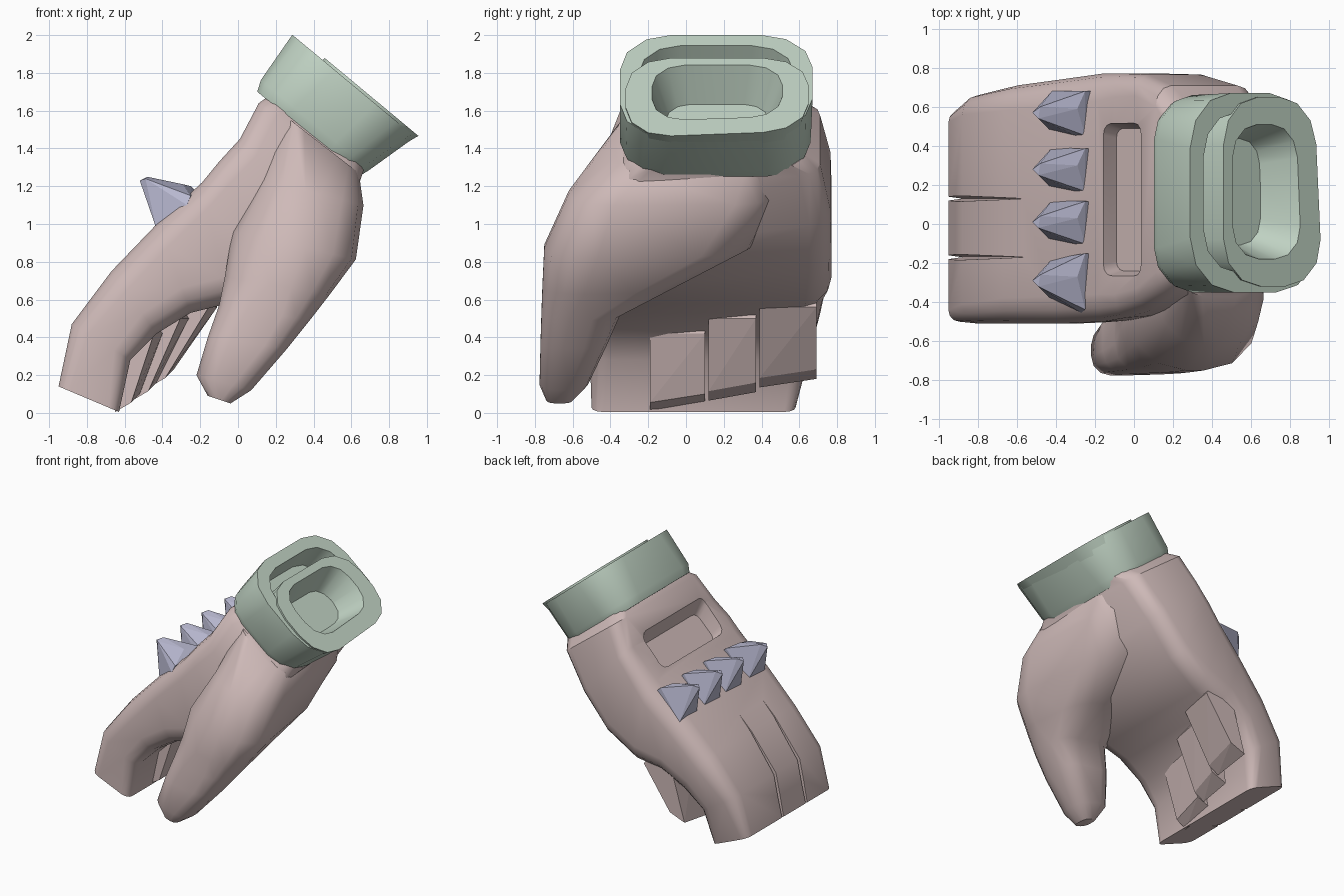
import bpy, bmesh, math
from mathutils import Vector

if "Cube" in bpy.data.objects:
    bpy.data.objects.remove(bpy.data.objects["Cube"])


def material(name, rgb):
    m = bpy.data.materials.new(name)
    m.diffuse_color = (*rgb, 1)
    m.use_nodes = True
    m.node_tree.nodes["Principled BSDF"].inputs["Base Color"].default_value = m.diffuse_color
    return m


PINK = material("dusty pink", (0.62, 0.49, 0.48))
GREEN = material("pale green", (0.53, 0.65, 0.55))
LILAC = material("pale lilac", (0.48, 0.48, 0.63))


def finish(bm, name, mat, angle=None):
    bmesh.ops.recalc_face_normals(bm, faces=bm.faces[:])
    me = bpy.data.meshes.new(name)
    bm.to_mesh(me)
    bm.free()
    ob = bpy.data.objects.new(name, me)
    bpy.context.collection.objects.link(ob)
    me.materials.append(mat)
    if angle:
        bpy.ops.object.select_all(action='DESELECT')
        ob.select_set(True)
        bpy.context.view_layer.objects.active = ob
        bpy.ops.object.shade_smooth_by_angle(angle=math.radians(angle))
    return ob


def ring(x0, z0, x1, z1, y0, y1, r, tilt=0, steps=3):
    """Rounded rectangle between a back point, a palm point and two y limits;
    tilt makes it thicker at y0 and thinner at y1."""
    a, b = Vector((x0, 0, z0)), Vector((x1, 0, z1))
    length = (b - a).length
    u = (b - a) / length
    r = min(r, length * 0.48, (y1 - y0) * 0.48)
    pts = []
    for cs, cy, start in ((length - r, y1 - r, 0), (r, y1 - r, 90),
                          (r, y0 + r, 180), (length - r, y0 + r, 270)):
        for i in range(steps + 1):
            t = math.radians(start + 90 * i / steps)
            y = cy + r * math.sin(t)
            s = cs + r * math.cos(t)
            p = a + u * s * (1 + tilt * (0.5 - (y - y0) / (y1 - y0)))
            pts.append((p.x, y, p.z))
    return pts


def loft(name, sections, mat, angle=35):
    bm = bmesh.new()
    rings = [[bm.verts.new(p) for p in ring(*s)] for s in sections]
    n = len(rings[0])
    for a, b in zip(rings, rings[1:]):
        for i in range(n):
            j = (i + 1) % n
            bm.faces.new((a[i], a[j], b[j], b[i]))
    bm.faces.new(rings[0])
    bm.faces.new(rings[-1])
    return finish(bm, name, mat, angle)


def hull(name, pts, mat):
    bm = bmesh.new()
    for p in pts:
        bm.verts.new(p)
    bmesh.ops.convex_hull(bm, input=bm.verts[:])
    loose = [v for v in bm.verts if not v.link_faces]
    bmesh.ops.delete(bm, geom=loose, context='VERTS')
    return finish(bm, name, mat)


def cut(ob, cutter):
    mod = ob.modifiers.new("cut", 'BOOLEAN')
    mod.operation, mod.solver, mod.object = 'DIFFERENCE', 'EXACT', cutter
    bpy.ops.object.select_all(action='DESELECT')
    ob.select_set(True)
    bpy.context.view_layer.objects.active = ob
    bpy.ops.object.modifier_apply(modifier=mod.name)
    bpy.data.objects.remove(cutter)


# Hand: from fingertips over the knuckles to the wrist
hand = loft("hand", [
    (-0.95, 0.14, -0.63, 0.005, -0.50, 0.58, 0.06),
    (-0.88, 0.47, -0.57, 0.28, -0.51, 0.66, 0.10),
    (-0.67, 0.75, -0.43, 0.42, -0.51, 0.71, 0.13),
    (-0.42, 1.01, -0.25, 0.53, -0.51, 0.74, 0.14),
    (-0.19, 1.22, -0.05, 0.58, -0.50, 0.77, 0.14),
    (-0.10, 1.33, 0.22, 0.71, -0.48, 0.77, 0.12, 0.12),
    (0.01, 1.45, 0.47, 0.93, -0.44, 0.765, 0.11, 0.28),
    (0.11, 1.64, 0.63, 1.24, -0.36, 0.71, 0.11, 0.08),
    (0.18, 1.69, 0.67, 1.30, -0.29, 0.62, 0.12)], PINK)

# Recess on the back of the hand
cut(hand, loft("recess_cutter", [
    (-0.26, 1.37, -0.01, 1.64, -0.30, 0.55, 0.07),
    (-0.09, 1.19, 0.08, 1.36, -0.24, 0.49, 0.05)], PINK))

# Grooves between the fingers on the back
for y in (0.13, -0.17):
    cut(hand, hull("groove_cutter", [
        (x, y + s, z) for s, x, z in (
            (-0.018, -1.02, 0.14), (0.018, -1.02, 0.14), (0, -0.88, 0.11),
            (-0.018, -0.94, 0.50), (0.018, -0.94, 0.50), (0, -0.82, 0.43),
            (0, -0.56, 0.87))], PINK))
bpy.ops.object.shade_smooth_by_angle(angle=math.radians(35))

# Thumb, its heel spreading over the palm, down to the tip
loft("thumb", [
    (0.24, 1.58, 0.64, 1.27, -0.37, 0.45, 0.14),
    (0.12, 1.24, 0.655, 1.10, -0.62, 0.50, 0.24, 0.06),
    (-0.03, 0.96, 0.59, 0.82, -0.75, 0.36, 0.28, 0.22),
    (-0.07, 0.72, 0.47, 0.63, -0.76, -0.05, 0.22, 0.16),
    (-0.10, 0.57, 0.38, 0.49, -0.765, -0.35, 0.15),
    (-0.16, 0.40, 0.26, 0.34, -0.77, -0.42, 0.12),
    (-0.22, 0.20, 0.07, 0.12, -0.775, -0.52, 0.10),
    (-0.16, 0.09, -0.04, 0.05, -0.74, -0.60, 0.05)], PINK, 45)

# Curled inner finger segments, each bent further in than the last
for name, y0, y1, kx, kz, tx, tz in (
        ("middle_finger", -0.19, 0.10, -0.42, 0.42, -0.54, 0.08),
        ("ring_finger", 0.12, 0.37, -0.28, 0.50, -0.45, 0.14),
        ("little_finger", 0.39, 0.69, -0.13, 0.56, -0.36, 0.21)):
    pts = []
    for y, d in ((y0, -0.025), (y1, 0.02)):
        pts += [(tx + d, y, tz + d), (kx + d, y, kz), (kx - 0.05, y, kz + 0.12),
                (tx - 0.11, y, tz - 0.05 + d), (kx - 0.22, y, kz + 0.03)]
    hull(name, pts, PINK)


# Cuff: coordinates run along the rim (s) and along the forearm (h)
def cuff(s0, s1, y0, y1, h, r, tilt=0):
    x, z = 0.07 + 0.64 * h, 1.74 + 0.77 * h
    return (x + 0.77 * s0, z - 0.64 * s0, x + 0.77 * s1, z - 0.64 * s1, y0, y1, r, tilt)


loft("cuff_outer", [
    cuff(0.05, 0.75, -0.32, 0.63, -0.01, 0.20),
    cuff(0.025, 0.77, -0.35, 0.66, 0.05, 0.23),
    cuff(0.00, 0.83, -0.35, 0.67, 0.34, 0.28, 0.08),
    cuff(0.09, 0.76, -0.25, 0.57, 0.34, 0.22, 0.08),
    cuff(0.11, 0.74, -0.22, 0.54, 0.14, 0.20, 0.08)], GREEN)
loft("cuff_inner", [
    cuff(0.20, 0.74, -0.28, 0.60, 0.03, 0.20),
    cuff(0.21, 0.84, -0.32, 0.65, 0.355, 0.24, 0.09),
    cuff(0.27, 0.71, -0.18, 0.51, 0.355, 0.17, 0.08),
    cuff(0.36, 0.60, -0.08, 0.41, 0.06, 0.12)], GREEN)

# Knuckle spikes
for i, (y, w) in enumerate(((0.57, 0.13), (0.28, 0.125), (0.01, 0.125), (-0.29, 0.165))):
    hull(f"spike_{i + 1}", [
        (-0.43, y - 0.09, 0.97), (-0.42, y + 0.11, 0.97),
        (-0.27, y - w, 1.10), (-0.22, y + w * 0.85, 1.17),
        (-0.25, y - w * 0.9, 1.15), (-0.25, y + w * 0.85, 1.20),
        (-0.29, y + 0.02, 1.21),
        (-0.52, y, 1.23), (-0.48, y + 0.03, 1.25), (-0.49, y - 0.03, 1.24)], LILAC)
